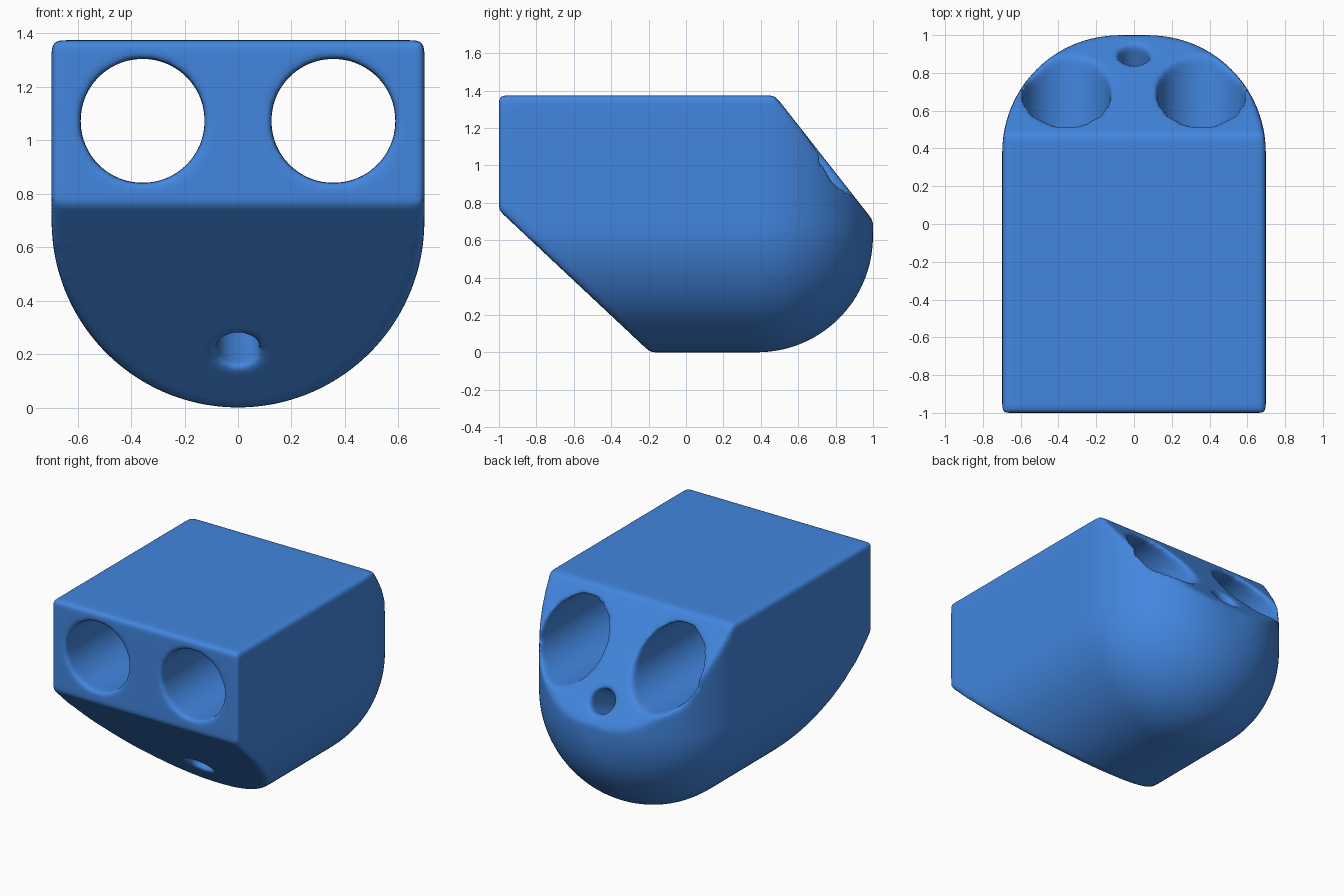
import bpy, bmesh, math
from mathutils import Vector

if "Cube" in bpy.data.objects:
    bpy.data.objects.remove(bpy.data.objects["Cube"])

HALF_W, TOP, FILLET = 0.698, 1.375, 0.62

blue = bpy.data.materials.new("blue")
blue.diffuse_color = (0.055, 0.24, 0.74, 1)
blue.use_nodes = True
blue.node_tree.nodes["Principled BSDF"].inputs["Base Color"].default_value = blue.diffuse_color


def section(bm, y, inset):
    """U-shaped outline: flat top, straight sides, half-round bottom."""
    r = HALF_W - inset
    pts = [(-r, TOP)]
    for i in range(49):
        a = math.pi + math.pi * i / 48
        pts.append((r * math.cos(a), HALF_W + r * math.sin(a)))
    pts.append((r, TOP))
    return [bm.verts.new((x, y, z)) for x, z in pts]


# body: U section lofted along y, with a large fillet round the back end
bm = bmesh.new()
rings = [section(bm, -1.0, 0)]
for i in range(25):
    t = math.pi / 2 * i / 24
    rings.append(section(bm, 1 - FILLET + FILLET * math.sin(t), FILLET * (1 - math.cos(t))))
for a, b in zip(rings, rings[1:]):
    n = len(a)
    for i in range(n):
        j = (i + 1) % n
        bm.faces.new((a[i], a[j], b[j], b[i]))
bm.faces.new(rings[0])
bm.faces.new(rings[-1])
bmesh.ops.recalc_face_normals(bm, faces=bm.faces)

# sloping cuts under the front and over the back
for p, nrm in (((0, -0.19, 0), (0, -0.76, -0.81)), ((0, 0.475, TOP), (0, 1.274, 1))):
    geom = bm.verts[:] + bm.edges[:] + bm.faces[:]
    bmesh.ops.bisect_plane(bm, geom=geom, plane_co=p, plane_no=Vector(nrm).normalized(),
                           clear_outer=True)
    rim = [e for e in bm.edges if e.is_boundary]
    bmesh.ops.edgeloop_fill(bm, edges=rim)
bmesh.ops.recalc_face_normals(bm, faces=bm.faces)
mesh = bpy.data.meshes.new("body")
bm.to_mesh(mesh)
bm.free()
body = bpy.data.objects.new("body", mesh)
bpy.context.collection.objects.link(body)


def cutter(name, start, end, radius):
    start, end = Vector(start), Vector(end)
    d = end - start
    bpy.ops.mesh.primitive_cylinder_add(vertices=64, radius=radius, depth=d.length,
                                        location=(start + end) / 2,
                                        rotation=d.to_track_quat('Z', 'Y').to_euler())
    ob = bpy.context.object
    ob.name = name
    ob.hide_render = True
    return ob


# two large round tunnels and one small rising tunnel
cutters = [cutter("large_hole_cutter", (s * 0.357, -1.3, 1.073), (s * 0.357, 1.3, 1.073), 0.233)
           for s in (-1, 1)]
cutters.append(cutter("small_hole_cutter", (0, -0.83, 0.02), (0, 1.30, 1.02), 0.082))
for c in cutters:
    m = body.modifiers.new("hole", 'BOOLEAN')
    m.operation, m.object, m.solver = 'DIFFERENCE', c, 'EXACT'

# soften every edge
m = body.modifiers.new("remesh", 'REMESH')
m.mode, m.voxel_size, m.use_smooth_shade = 'VOXEL', 0.0135, True
m = body.modifiers.new("soften", 'SMOOTH')
m.factor, m.iterations = 0.5, 22

# apply the modifiers and drop the cutters
bpy.ops.object.select_all(action='DESELECT')
bpy.context.view_layer.objects.active = body
body.select_set(True)
for m in list(body.modifiers):
    bpy.ops.object.modifier_apply(modifier=m.name)
for c in cutters:
    bpy.data.objects.remove(c, do_unlink=True)
body.data.materials.clear()
body.data.materials.append(blue)
bpy.ops.object.shade_smooth()
